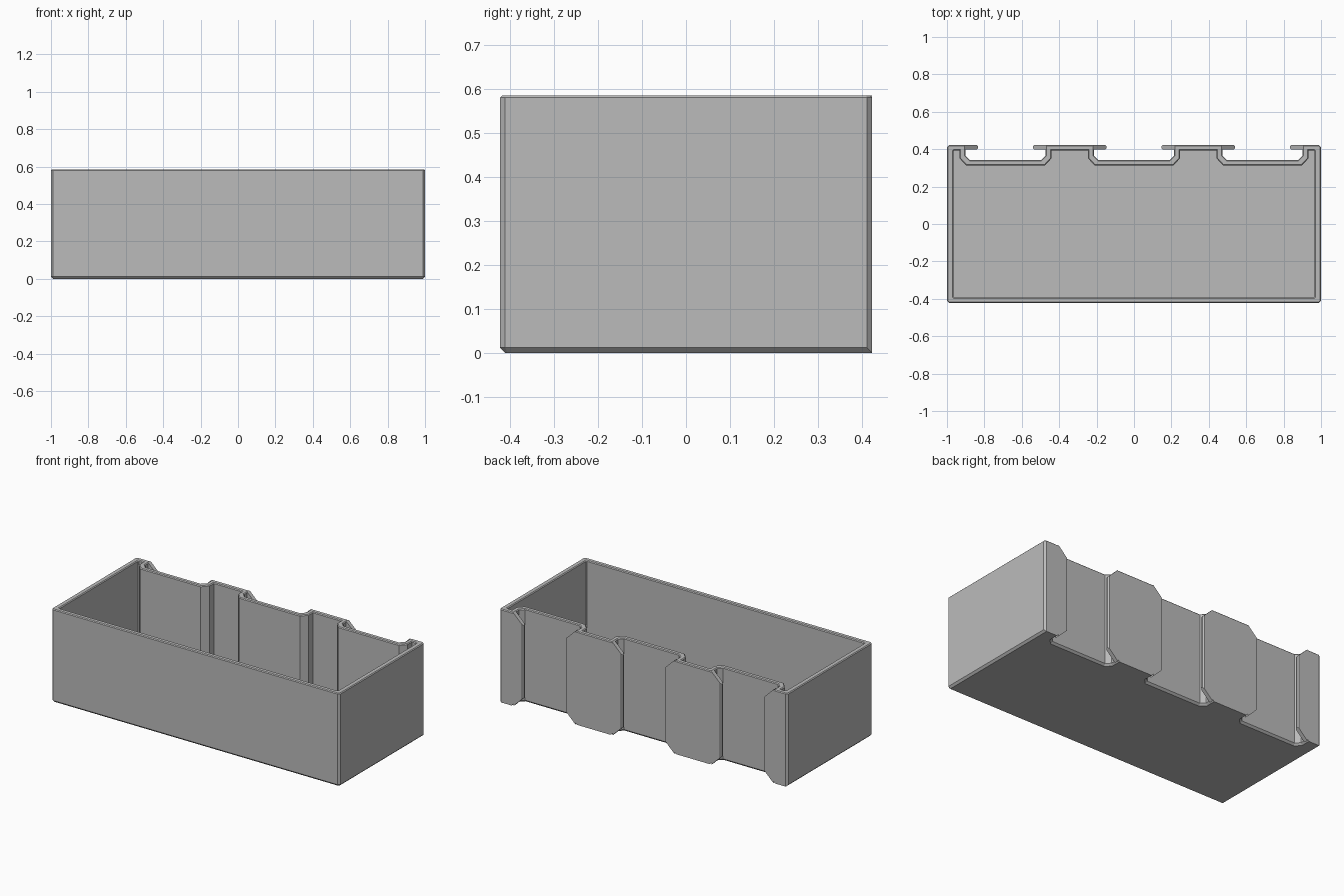
import bpy
import bmesh

if "Cube" in bpy.data.objects:
    bpy.data.objects.remove(bpy.data.objects["Cube"])

HEIGHT, FLOOR = 0.585, 0.03
BACK = 0.423
CHANNELS = (-0.687, 0, 0.687)

grey = bpy.data.materials.new("plain grey")
grey.use_nodes = True
colour = (0.5, 0.5, 0.5, 1)
grey.diffuse_color = colour
grey.node_tree.nodes["Principled BSDF"].inputs["Base Color"].default_value = colour


def finish(bm, name):
    bmesh.ops.recalc_face_normals(bm, faces=bm.faces)
    mesh = bpy.data.meshes.new(name)
    bm.to_mesh(mesh)
    bm.free()
    mesh.materials.append(grey)
    obj = bpy.data.objects.new(name, mesh)
    bpy.context.collection.objects.link(obj)
    return obj


def outline(half_x, half_y, corner, half_channel):
    """Bin outline seen from above; half_channel lists (half width, y) from mouth to bed."""
    points = [(half_x, half_y - corner), (half_x, corner - half_y),
              (half_x - corner, -half_y), (corner - half_x, -half_y),
              (-half_x, corner - half_y), (-half_x, half_y - corner),
              (corner - half_x, half_y)]
    for cx in CHANNELS:
        points += [(cx - w, y) for w, y in half_channel]
        points += [(cx + w, y) for w, y in reversed(half_channel)]
    return points + [(half_x - corner, half_y)]


def bevel(bm, edges, offset):
    bmesh.ops.bevel(bm, geom=edges, offset=offset, segments=1,
                    affect='EDGES', profile=0.5, clamp_overlap=True)


# Open bin: matching outer and inner outlines joined by walls, rim and floor
outer = outline(1, BACK, 0.012, [(0.215, BACK), (0.215, 0.367), (0.19, 0.342)])
inner = outline(0.966, 0.392, 0.004, [(0.245, 0.392), (0.245, 0.35), (0.21, 0.312)])
bm = bmesh.new()
loops = [[bm.verts.new((x, y, z)) for x, y in pts]
         for pts, z in ((outer, 0), (outer, HEIGHT), (inner, HEIGHT), (inner, FLOOR))]
for low, high in zip(loops, loops[1:]):
    for i in range(len(low)):
        bm.faces.new((low[i - 1], low[i], high[i], high[i - 1]))
bm.faces.new(loops[0])
bm.faces.new(loops[-1])
bmesh.ops.recalc_face_normals(bm, faces=bm.faces)

# Chamfer the bottom edges, leaving the back rails square
bottom = [e for e in bm.edges
          if all(v.co.z < 0.001 for v in e.verts)
          and not all(v.co.y > BACK - 0.02 for v in e.verts)]
bevel(bm, bottom, 0.012)

# Soften the rim
rim = [e for e in bm.edges
       if all(v.co.z > HEIGHT - 0.001 for v in e.verts)
       and e.calc_face_angle(0) > 0.5]
bevel(bm, rim, 0.005)
finish(bm, "bin_body")

# Lips overhanging both sides of each channel, with clipped ends
for number, cx in enumerate(CHANNELS, 1):
    for side, label in ((-1, "right"), (1, "left")):
        bm = bmesh.new()
        root, tip = cx + side * 0.215, cx + side * 0.147
        profile = [(root, 0), (tip, 0.066), (tip, HEIGHT - 0.066), (root, HEIGHT)]
        face = bm.faces.new([bm.verts.new((x, BACK, z)) for x, z in profile])
        new = bmesh.ops.extrude_face_region(bm, geom=[face])["geom"]
        moved = [v for v in new if isinstance(v, bmesh.types.BMVert)]
        bmesh.ops.translate(bm, verts=moved, vec=(0, -0.025, 0))
        bmesh.ops.recalc_face_normals(bm, faces=bm.faces)
        ends = [e for e in bm.edges if all(abs(v.co.x - tip) < 0.001 for v in e.verts)
                and abs(e.verts[0].co.z - e.verts[1].co.z) > 0.1]
        bevel(bm, ends, 0.008)
        finish(bm, f"channel_{number}_{label}_lip")
